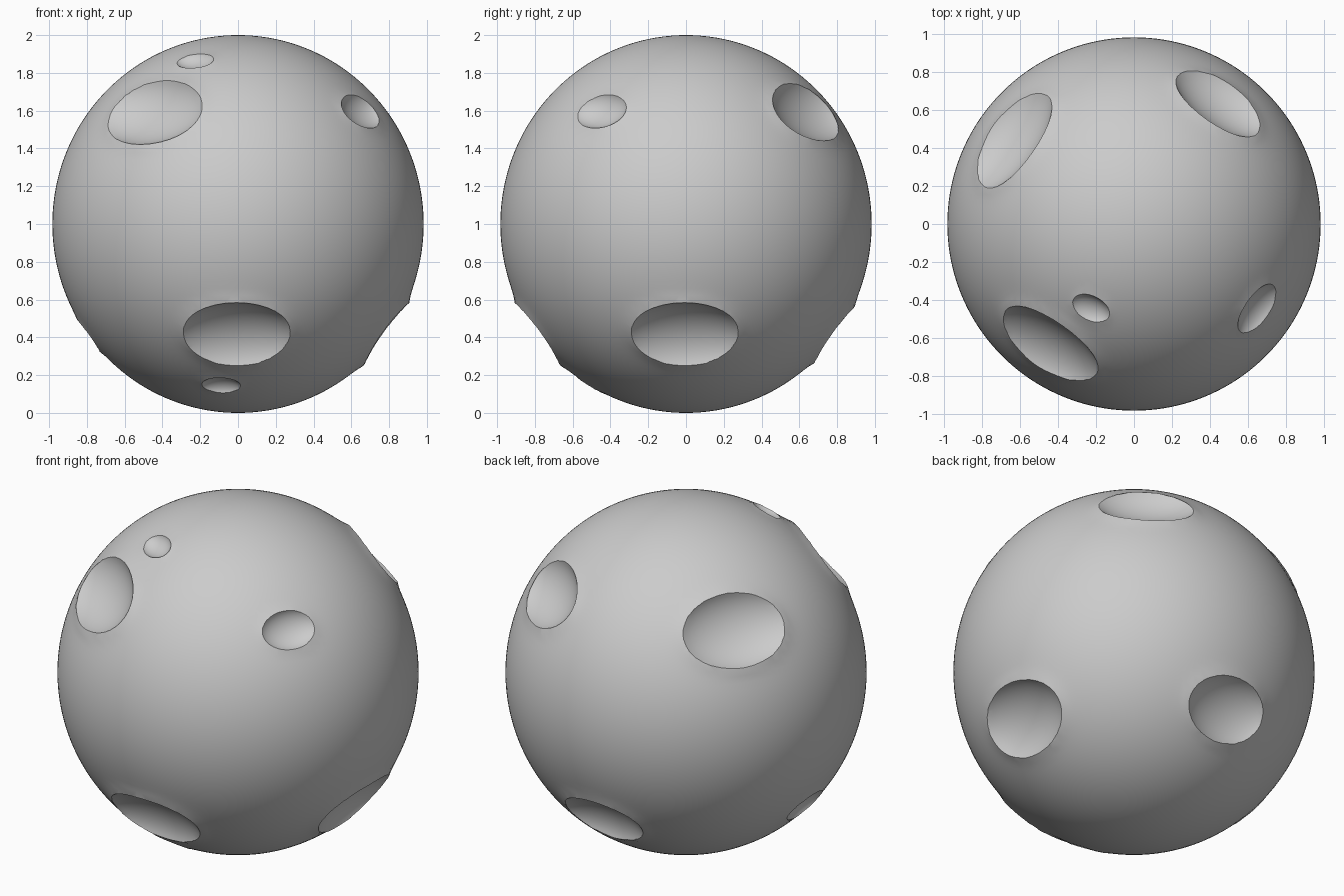
import bpy, bmesh, math
from mathutils import Vector, Matrix

if "Cube" in bpy.data.objects:
    bpy.data.objects.remove(bpy.data.objects["Cube"])

RX, RZ = 0.983, 1.0          # moon radii across and upright
# craters: azimuth, elevation (degrees), half width, half height
CRATERS = [
    (-125, 37, 0.295, 0.212), (-34.5, 37, 0.152, 0.11),
    (55, 37, 0.262, 0.19), (145, 37, 0.295, 0.212),
    (-90.5, -36.5, 0.287, 0.208), (-0.5, -36.5, 0.287, 0.208),
    (90, -36.5, 0.25, 0.185), (180, -36.5, 0.147, 0.108),
    (-117, 60, 0.105, 0.075), (-100, -59, 0.105, 0.075),
]


def axes(az, el):
    """Outward, sideways and upward directions at a crater."""
    a, e = math.radians(az), math.radians(el)
    n = Vector((math.cos(a) * math.cos(e), math.sin(a) * math.cos(e), math.sin(e)))
    u = Vector((-math.sin(a), math.cos(a), 0))
    return n, u, n.cross(u)


def surface(n):
    return 1 / math.sqrt((n.x**2 + n.y**2) / RX**2 + n.z**2 / RZ**2)


def make_object(name, bm):
    for f in bm.faces:
        f.smooth = True
    me = bpy.data.meshes.new(name)
    bm.to_mesh(me)
    bm.free()
    ob = bpy.data.objects.new(name, me)
    bpy.context.collection.objects.link(ob)
    return ob


# moon body with soft raised lips round the craters
frames = [(axes(az, el), a, b) for az, el, a, b in CRATERS]
bm = bmesh.new()
bmesh.ops.create_uvsphere(bm, u_segments=160, v_segments=80, radius=1)
for v in bm.verts:
    d = v.co.normalized()
    r = surface(d)
    for (n, u, w), a, b in frames:
        if d.dot(n) > 0.5:
            q = math.hypot(d.dot(u) / a, d.dot(w) / b)
            r += 0.06 * b * math.exp(-max(q - 1, 0) / 0.13)
    v.co = d * r + Vector((0, 0, 1))
moon = make_object("moon", bm)

# shallow bowl cutters
bm = bmesh.new()
for (n, u, w), a, b in frames:
    r = surface(n)
    lift, depth = 0.4 * b, 0.85 * b
    def grow(s):
        return s / math.sqrt(1 - ((lift + s * s / 2 - 0.06 * b) / depth) ** 2)
    rot = Matrix((u, w, n)).transposed().to_4x4()
    m = (Matrix.Translation(n * (r + lift) + Vector((0, 0, 1))) @ rot
         @ Matrix.Diagonal((grow(a), grow(b), depth, 1)))
    bmesh.ops.create_uvsphere(bm, u_segments=32, v_segments=24, radius=1, matrix=m)
cutter = make_object("crater_cutter", bm)
cutter.hide_render = True
cutter.hide_set(True)

mod = moon.modifiers.new("craters", 'BOOLEAN')
mod.operation = 'DIFFERENCE'
mod.solver = 'EXACT'
mod.use_self = True
mod.object = cutter
bpy.context.view_layer.objects.active = moon
moon.select_set(True)
bpy.ops.object.modifier_apply(modifier=mod.name)
bpy.data.objects.remove(cutter)
bpy.ops.object.shade_smooth_by_angle(angle=math.radians(25))
